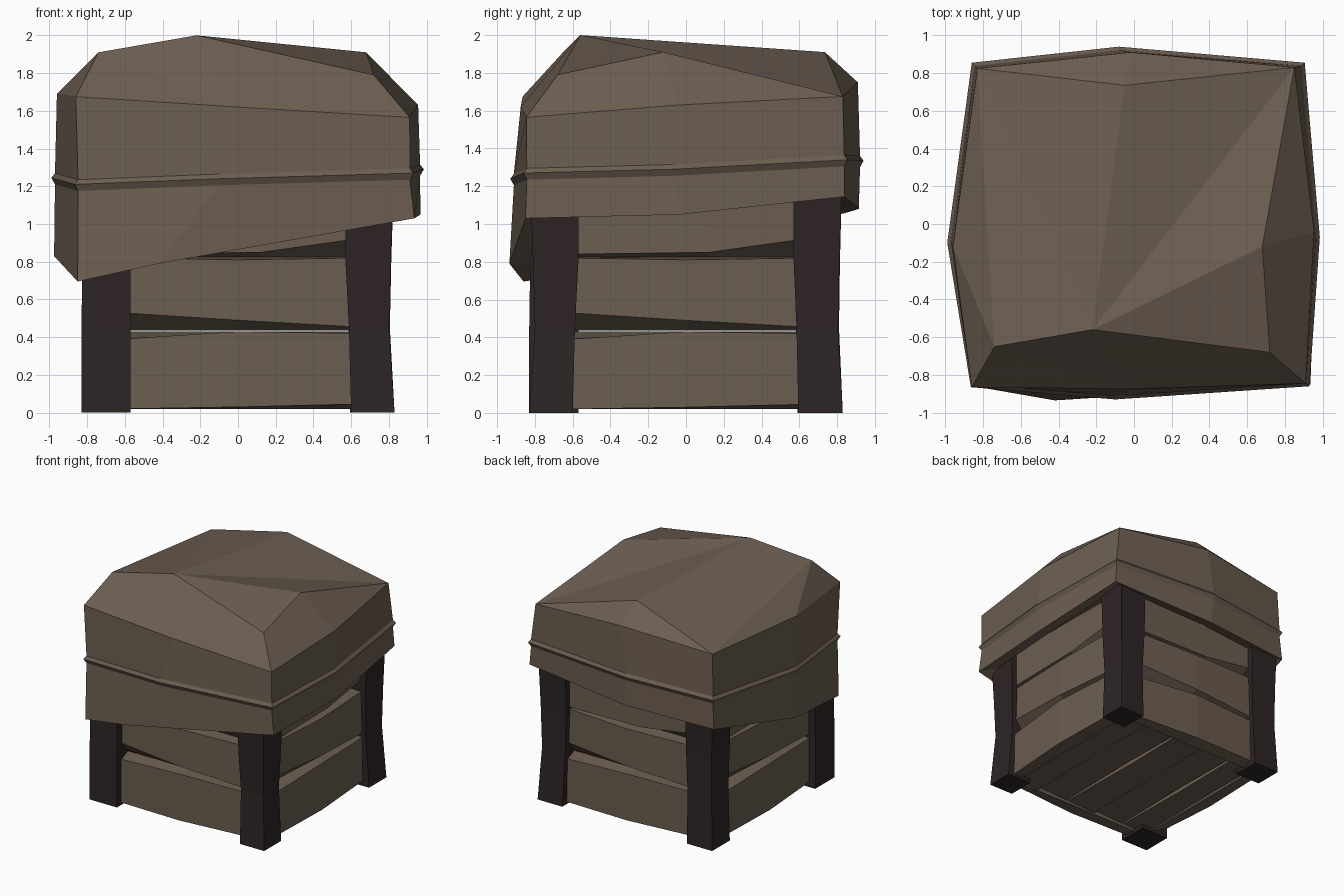
import bpy, math
from mathutils import Matrix, Vector

if "Cube" in bpy.data.objects:
    bpy.data.objects.remove(bpy.data.objects["Cube"])


def material(name, rgb):
    m = bpy.data.materials.new(name)
    m.diffuse_color = (*rgb, 1)
    m.use_nodes = True
    m.node_tree.nodes["Principled BSDF"].inputs["Base Color"].default_value = m.diffuse_color
    return m


brown = material("worn brown", (0.150, 0.112, 0.083))
dark = material("dark wood", (0.027, 0.018, 0.018))


def make(name, verts, faces, mat):
    me = bpy.data.meshes.new(name)
    me.from_pydata([tuple(v) for v in verts], [], faces)
    me.materials.append(mat)
    ob = bpy.data.objects.new(name, me)
    bpy.context.collection.objects.link(ob)
    bpy.context.view_layer.objects.active = ob
    bpy.ops.object.mode_set(mode='EDIT')
    bpy.ops.mesh.select_all(action='SELECT')
    bpy.ops.mesh.normals_make_consistent(inside=False)
    bpy.ops.object.mode_set(mode='OBJECT')
    return ob


def bridge(count, n):
    """Quads joining consecutive rings of n points."""
    return [(r * n + i, r * n + (i + 1) % n, (r + 1) * n + (i + 1) % n, (r + 1) * n + i)
            for r in range(count - 1) for i in range(n)]


def loft(name, rings, mat):
    n = len(rings[0])
    faces = bridge(len(rings), n)
    faces += [tuple(range(n)), tuple(range((len(rings) - 1) * n, len(rings) * n))]
    return make(name, [v for r in rings for v in r], faces, mat)


# Corner posts, slightly bent half way up
for name, sx, sy, bend in (("front_left_post", -1, -1, 0.0), ("front_right_post", 1, -1, 0.03),
                           ("back_left_post", -1, 1, 0.02), ("back_right_post", 1, 1, 0.025)):
    rings = []
    for z, inn, out in ((0, 0.57 + bend, 0.83), (0.45, 0.57 + bend * 0.6, 0.83 - bend),
                        (0.8, 0.57, 0.825 - bend / 2), (1.2, 0.57, 0.825)):
        rings.append([(sx * a, sy * b, z) for a, b in
                      ((inn, inn), (out, inn), (out, out), (inn, out))])
    loft(name, rings, dark)

# Crooked side boards: per board, three stations of
# (x, outer bottom z, outer top z, depth) plus inner bottom / top z
boards = {
    "lower": (((-0.62, 0.02, 0.39, 0.77), (0, 0.03, 0.43, 0.80), (0.62, 0.045, 0.42, 0.77)), 0.02, 0.43),
    "middle": (((-0.62, 0.53, 0.82, 0.76), (0, 0.49, 0.81, 0.79), (0.62, 0.455, 0.82, 0.77)), 0.435, 0.825),
    "upper": (((-0.62, 0.84, 1.15, 0.77), (0.12, 0.85, 1.15, 0.77), (0.62, 0.92, 1.15, 0.76)), 0.825, 1.15),
}
for k, side in enumerate(("front", "right", "back", "left")):
    rot = Matrix.Rotation(k * math.pi / 2, 3, 'Z')
    for label, (stations, zb, zt) in boards.items():
        rings = [[rot @ Vector(p) for p in
                  ((x, -0.68, zb), (x, -d, z0), (x, -d, z1), (x, -0.68, zt))]
                 for x, z0, z1, d in stations]
        loft(f"{side}_{label}_board", rings, brown)

# Floor planks running front to back
for i in range(5):
    x0 = -0.74 + i * 0.296
    z = 0.03 + 0.012 * (i % 2)
    x1 = x0 + 0.28
    rings = [[(x0, y, z + dz), (x1, y, z + 0.015 - dz), (x1, y, z + 0.07), (x0, y, z + 0.07)]
             for y, dz in ((-0.73, 0), (0.1, 0.012), (0.73, 0.003))]
    loft(f"floor_plank_{i + 1}", rings, brown)

# Padded lid: rings run front-left, front, front-right, right, back-right, back, back-left, left
hem = [(-0.85, -0.86, 0.695), (-0.42, -0.935, 0.79), (0.935, -0.85, 1.03), (0.967, -0.03, 1.05),
       (0.90, 0.84, 1.145), (-0.05, 0.915, 1.08), (-0.86, 0.85, 1.06), (-0.975, -0.1, 0.83)]
ridge = [(-0.865, -0.865, 1.21), (-0.10, -0.93, 1.24), (0.93, -0.86, 1.27), (0.985, -0.07, 1.29),
         (0.905, 0.855, 1.34), (-0.08, 0.94, 1.335), (-0.86, 0.855, 1.31), (-0.99, -0.1, 1.245)]
shoulder = [(-0.86, -0.865, 1.675), (0.0, -0.875, 1.62), (0.91, -0.845, 1.565), (0.955, -0.04, 1.63),
            (0.85, 0.83, 1.675), (-0.02, 0.91, 1.75), (-0.83, 0.825, 1.69), (-0.96, -0.12, 1.69)]


def shifted(ring, scale, dz):
    return [(x * scale, y * scale, z + dz) for x, y, z in ring]


inner_top = [(x * 0.86, y * 0.86, 1.2) for x, y, z in hem]
rings = [inner_top, shifted(hem, 0.88, 0.03), hem, shifted(ridge, 0.98, -0.035),
         ridge, shifted(ridge, 0.98, 0.025), shoulder]
verts = [v for r in rings for v in r]
s = len(verts) - 8                       # first shoulder point
P, A, B, C, D = range(len(verts), len(verts) + 5)
verts += [(-0.22, -0.56, 2.0), (-0.74, -0.65, 1.91), (0.68, -0.12, 1.91),
          (0.72, -0.68, 1.79), (-0.05, 0.735, 1.91)]
FL, F, FR, R, BR, BK, BL, L = range(s, s + 8)
faces = bridge(len(rings), 8) + [tuple(range(8))]
faces += [(FL, F, A), (F, P, A), (F, C, P), (F, FR, C), (P, C, B), (C, FR, R, B), (B, R, BR),
          (P, B, BR), (P, BR, D), (P, D, BL), (P, BL, A), (A, BL, L), (A, L, FL),
          (D, BR, BK), (D, BK, BL)]
make("padded_lid", verts, faces, brown)
